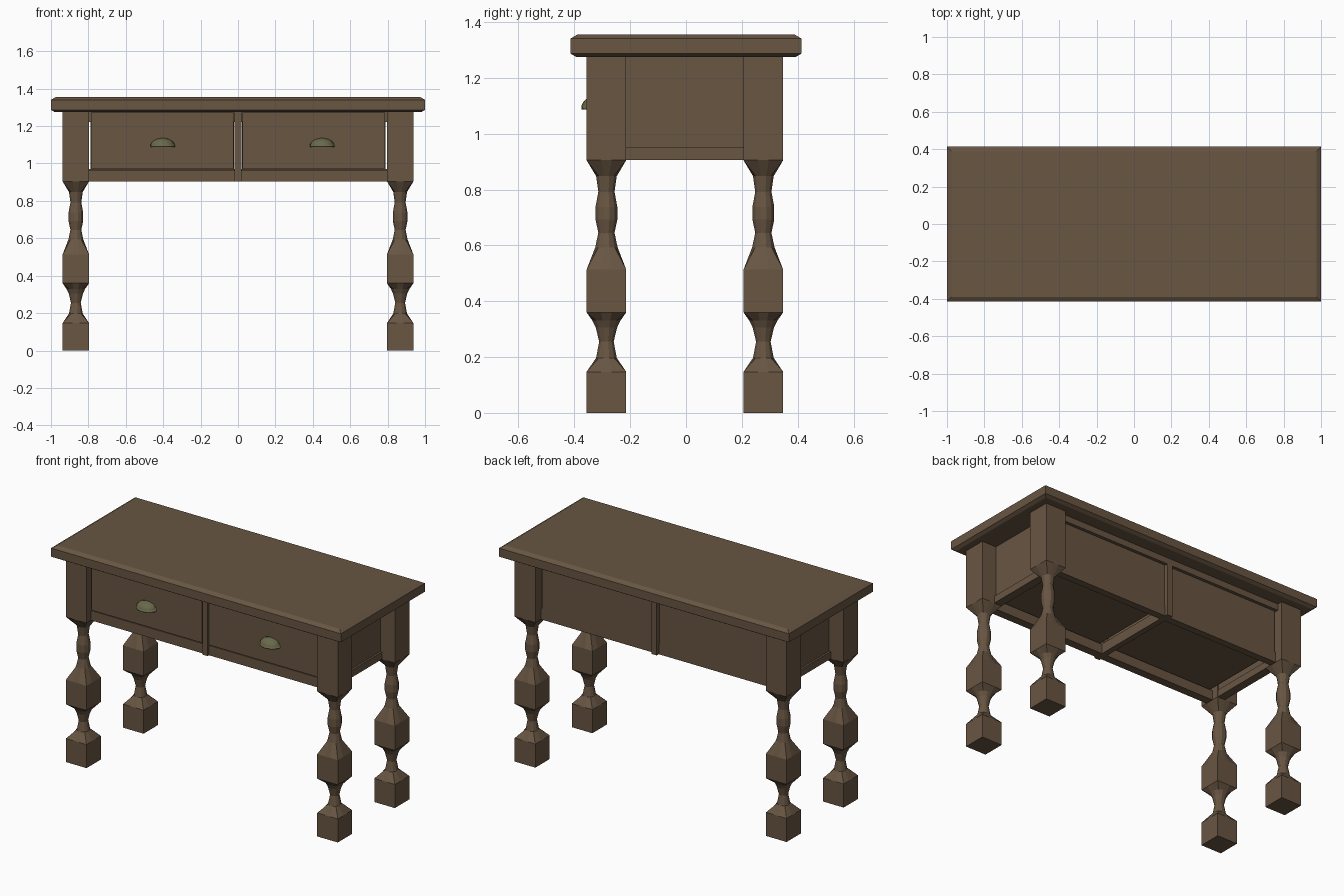
import bpy, bmesh, math
from mathutils import Vector

if "Cube" in bpy.data.objects:
    bpy.data.objects.remove(bpy.data.objects["Cube"])


def material(name, rgb):
    m = bpy.data.materials.new(name)
    m.diffuse_color = (*rgb, 1)
    m.use_nodes = True
    m.node_tree.nodes["Principled BSDF"].inputs["Base Color"].default_value = m.diffuse_color
    return m


wood = material("dark_wood", (0.138, 0.092, 0.055))
brass = material("aged_brass", (0.14, 0.14, 0.07))


def finish(name, bm, mat):
    bmesh.ops.recalc_face_normals(bm, faces=bm.faces)
    me = bpy.data.meshes.new(name)
    bm.to_mesh(me)
    bm.free()
    me.materials.append(mat)
    ob = bpy.data.objects.new(name, me)
    bpy.context.collection.objects.link(ob)
    return ob


def box(name, x, y, z):
    bm = bmesh.new()
    bmesh.ops.create_cube(bm, size=1)
    for v in bm.verts:
        v.co = Vector([(a + b) / 2 + c * (b - a) for (a, b), c in zip((x, y, z), v.co)])
    return finish(name, bm, wood)


def loft(name, rings):
    """Skin a stack of closed rings and cap both ends."""
    bm = bmesh.new()
    loops = [[bm.verts.new(p) for p in r] for r in rings]
    n = len(loops[0])
    for a, b in zip(loops, loops[1:]):
        for i in range(n):
            j = (i + 1) % n
            bm.faces.new((a[i], a[j], b[j], b[i]))
    bm.faces.new(loops[0][::-1])
    bm.faces.new(loops[-1])
    return finish(name, bm, wood)


# Table top with chamfered rim: (z, inset)
rim = [(1.275, 0.02), (1.287, 0), (1.34, 0), (1.355, 0.025)]
loft("table_top", [[(sx * (1 - i), sy * (0.414 - i), z)
                    for sx, sy in ((-1, -1), (1, -1), (1, 1), (-1, 1))] for z, i in rim])

# Turned legs: (z, half width, square section?)
HALF = 0.071
profile = [(0, HALF, 1), (0.147, HALF, 1), (0.197, 0.037, 0), (0.255, 0.026, 0),
           (0.305, 0.038, 0), (0.33, 0.05, 0), (0.36, HALF, 1),
           (0.513, HALF, 1), (0.593, 0.04, 0), (0.645, 0.029, 0), (0.692, 0.039, 0),
           (0.738, 0.039, 0), (0.792, 0.029, 0), (0.848, 0.037, 0),
           (0.905, HALF, 1), (1.28, HALF, 1)]


def leg_ring(cx, cy, z, r, square):
    pts = []
    for k in range(12):
        a = math.radians(15 + 30 * k)
        c, s = math.cos(a), math.sin(a)
        d = r / max(abs(c), abs(s)) if square else r / math.cos(math.radians(15))
        pts.append((cx + d * c, cy + d * s, z))
    return pts


FACE = -0.32  # front of the drawers
for side, sx in (("left", -1), ("right", 1)):
    for end, cy in (("front", -0.285), ("back", 0.277)):
        loft(f"{end}_{side}_leg", [leg_ring(sx * 0.867, cy, *p) for p in profile])

    def span(a, b):
        return tuple(sorted((sx * a, sx * b)))

    # Side panel and its lower rail
    box(f"{side}_side_panel", span(0.803, 0.838), (-0.22, 0.21), (0.948, 1.28))
    box(f"{side}_side_rail", span(0.797, 0.85), (-0.22, 0.21), (0.905, 0.95))

    # Drawer with a narrow gap on either side, and the back panel behind it
    box(f"{side}_drawer", span(0.025, 0.786), (FACE, 0.27), (0.974, 1.272))
    box(f"{side}_back_panel", span(0.022, 0.788), (0.265, 0.295), (0.905, 1.25))

# Lower rails, upper rails and centre posts
box("front_lower_rail", (-0.81, 0.81), (-0.312, -0.26), (0.905, 0.966))
box("back_lower_rail", (-0.81, 0.81), (0.25, 0.294), (0.905, 0.97))
box("front_upper_rail", (-0.81, 0.81), (-0.29, -0.25), (1.222, 1.28))
box("back_upper_rail", (-0.81, 0.81), (0.25, 0.315), (1.235, 1.28))
box("centre_lower_rail", (-0.018, 0.018), (-0.26, 0.26), (0.905, 0.968))
box("front_centre_post", (-0.018, 0.018), (-0.326, -0.25), (0.905, 1.28))
box("back_centre_post", (-0.018, 0.018), (0.25, 0.315), (0.905, 1.28))

# Cup handles: quarter ellipsoid shells, open underneath
for side, cx in (("left", -0.403), ("right", 0.45)):
    bm = bmesh.new()
    bmesh.ops.create_uvsphere(bm, u_segments=20, v_segments=12, radius=1)
    for co, no in (((0, 0, 0), (0, 0, -1)), ((0, 0, 0), (0, 1, 0))):
        bmesh.ops.bisect_plane(bm, geom=bm.verts[:] + bm.edges[:] + bm.faces[:],
                               plane_co=co, plane_no=no, clear_outer=True)
    for v in bm.verts:
        v.co = Vector((cx + v.co.x * 0.066, FACE + v.co.y * 0.055, 1.092 + v.co.z * 0.044))
    for f in bm.faces:
        f.smooth = True
    ob = finish(f"{side}_cup_handle", bm, brass)
    mod = ob.modifiers.new("thickness", "SOLIDIFY")
    mod.thickness = 0.005
